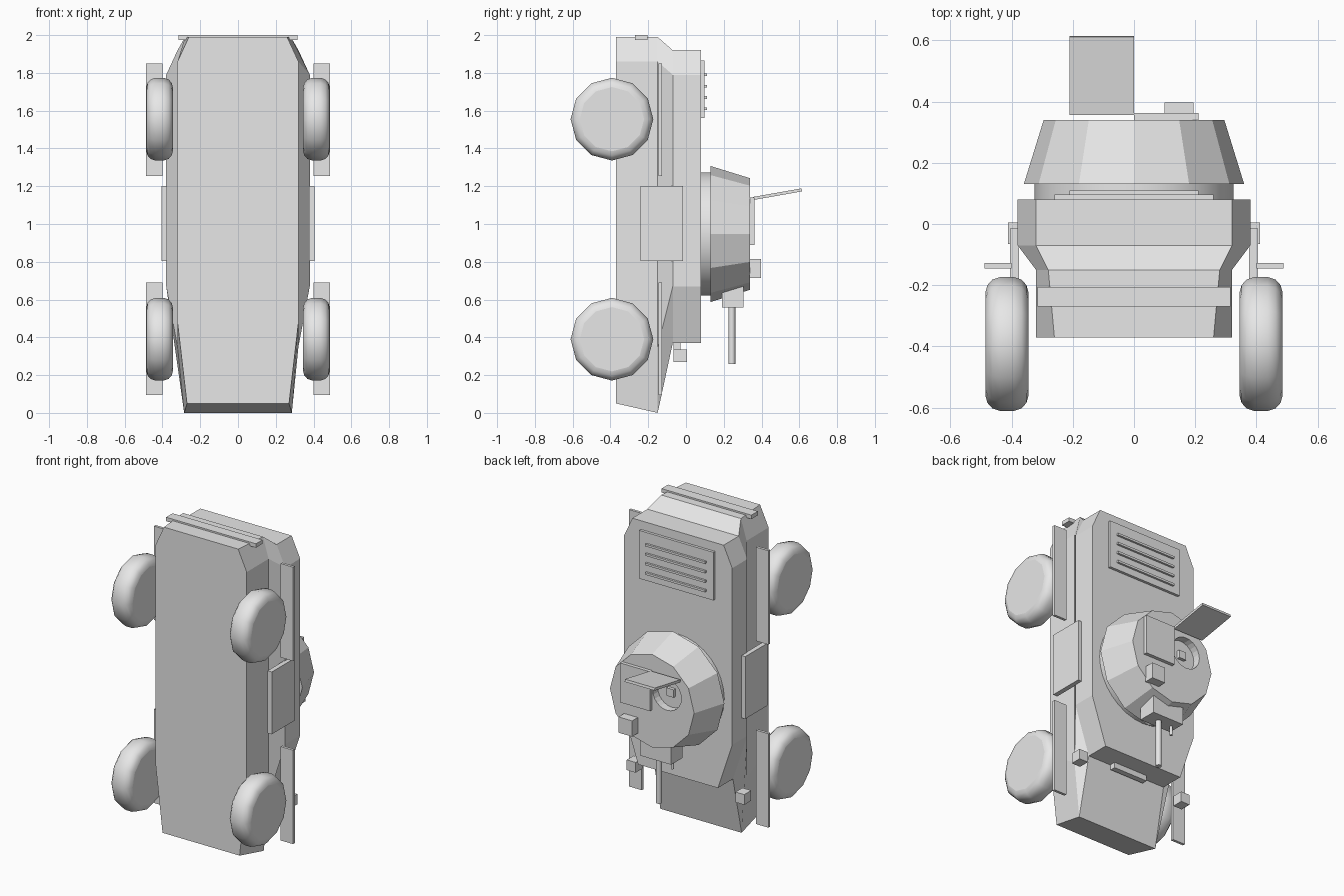
import bpy, bmesh, math
from mathutils import Matrix, Vector

if "Cube" in bpy.data.objects:
    bpy.data.objects.remove(bpy.data.objects["Cube"])

# The vehicle stands on its nose: roof faces +y, rear faces +z.
grey = bpy.data.materials.new("light_grey")
grey.diffuse_color = (0.8, 0.8, 0.8, 1)
grey.use_nodes = True
grey.node_tree.nodes["Principled BSDF"].inputs["Base Color"].default_value = grey.diffuse_color


def make(name, bm):
    bmesh.ops.recalc_face_normals(bm, faces=bm.faces)
    mesh = bpy.data.meshes.new(name)
    bm.to_mesh(mesh)
    bm.free()
    mesh.materials.append(grey)
    ob = bpy.data.objects.new(name, mesh)
    bpy.context.collection.objects.link(ob)
    return ob


def box(name, x, y, z, tilt=0):
    bm = bmesh.new()
    mid = Vector([(a + b) / 2 for a, b in (x, y, z)])
    size = [b - a for a, b in (x, y, z)]
    m = Matrix.Translation(mid) @ Matrix.Rotation(tilt, 4, 'X') @ Matrix.Diagonal((*size, 1))
    bmesh.ops.create_cube(bm, size=1, matrix=m)
    return make(name, bm)


def pair(name, x, y, z):
    box(name + "_right", x, y, z)
    box(name + "_left", (-x[1], -x[0]), y, z)


def loft(name, rings):
    """Bridge closed rings of points and cap both ends."""
    bm = bmesh.new()
    vs = [[bm.verts.new(p) for p in r] for r in rings]
    n = len(vs[0])
    for a, b in zip(vs, vs[1:]):
        for i in range(n):
            bm.faces.new((a[i], a[(i + 1) % n], b[(i + 1) % n], b[i]))
    bm.faces.new(vs[0])
    bm.faces.new(vs[-1])
    return make(name, bm)


def ring_y(r, y, n, cx=0, cz=0.947):
    return [(cx + r * math.sin(2 * math.pi * i / n), y,
             cz + r * math.cos(2 * math.pi * i / n)) for i in range(n)]


def smooth(ob, angle):
    bpy.ops.object.select_all(action='DESELECT')
    ob.select_set(True)
    bpy.context.view_layer.objects.active = ob
    bpy.ops.object.shade_smooth_by_angle(angle=math.radians(angle))


# Hull: eight-sided plan at four heights, half outline mirrored
levels = [
    (-0.37, [(0.26, 1.99), (0.32, 1.86), (0.32, 0.48), (0.27, 0.05)]),
    (-0.15, [(0.28, 1.99), (0.32, 1.86), (0.32, 0.35), (0.285, 0.0)]),
    (-0.07, [(0.32, 1.92), (0.38, 1.79), (0.38, 0.67), (0.28, 0.37)]),
    (0.08, [(0.32, 1.92), (0.38, 1.79), (0.38, 0.67), (0.28, 0.37)]),
]
loft("hull", [[(x, y, z) for x, z in h] + [(-x, y, z) for x, z in reversed(h)]
              for y, h in levels])

# Wheels with rounded tyre shoulders
profile = [(0.17, -0.07), (0.192, -0.064), (0.21, -0.048), (0.219, -0.022),
           (0.219, 0.022), (0.21, 0.048), (0.192, 0.064), (0.17, 0.07)]
for side, sx in (("right", 1), ("left", -1)):
    for end, cz in (("rear", 1.555), ("front", 0.39)):
        rings = [[(sx * 0.415 + w, -0.392 + r * math.cos(math.tau * i / 12),
                   cz + r * math.sin(math.tau * i / 12)) for i in range(12)]
                 for r, w in profile]
        ob = loft(f"wheel_{end}_{side}", rings)
        smooth(ob, 35)
        # keep the side discs flat and crisp
        for p in ob.data.polygons:
            if abs(p.normal.x) > 0.99:
                p.use_smooth = False

# Side parts
pair("rear_fender", (0.40, 0.488), (-0.145, -0.128), (1.255, 1.85))
pair("front_fender", (0.40, 0.488), (-0.145, -0.128), (0.095, 0.69))
pair("side_panel", (0.375, 0.405), (-0.24, -0.015), (0.805, 1.20))
pair("headlight", (0.35, 0.412), (-0.065, 0.005), (0.27, 0.335))

# Rear bumper and driver visor
box("rear_bumper", (-0.315, 0.315), (-0.27, -0.205), (1.975, 2.0))
box("driver_visor", (-0.12, 0.12), (-0.065, -0.03), (0.335, 0.38))

# Engine cover with slats
box("engine_cover", (-0.26, 0.26), (0.07, 0.097), (1.56, 1.865))
for i in range(4):
    z = 1.61 + 0.06 * i
    box(f"cover_slat_{i + 1}", (-0.21, 0.21), (0.09, 0.11), (z - 0.007, z + 0.007))

# Turret ring and faceted turret with a round hatch opening
smooth(loft("turret_ring", [ring_y(0.325, 0.07, 32), ring_y(0.325, 0.135, 32)]), 30)
turret = loft("turret", [ring_y(0.36, 0.13, 12), ring_y(0.295, 0.34, 12)])
cutter = loft("hatch_cutter", [ring_y(0.1, 0.29, 24, -0.105, 1.015),
                               ring_y(0.1, 0.40, 24, -0.105, 1.015)])
cutter.hide_render = True
cutter.hide_viewport = True
cut = turret.modifiers.new("hatch_opening", 'BOOLEAN')
cut.operation = 'DIFFERENCE'
cut.solver = 'EXACT'
cut.object = cutter
box("hatch_seat", (-0.13, -0.08), (0.28, 0.31), (0.99, 1.04))

# Hatch doors: one lying flat, one raised
box("closed_hatch_door", (0.0, 0.21), (0.33, 0.362), (0.89, 1.14))
box("open_hatch_door", (-0.21, 0.0), (0.355, 0.615), (1.15, 1.166), math.radians(10))

# Sight, mantlet and guns
box("sight", (0.10, 0.195), (0.335, 0.397), (0.715, 0.815))
box("mantlet", (-0.11, 0.11), (0.19, 0.305), (0.558, 0.74))
for name, x, r, z in (("main_gun", 0.02, 0.018, 0.26), ("side_gun", -0.075, 0.009, 0.5)):
    bm = bmesh.new()
    length = 0.6 - z
    bmesh.ops.create_cone(bm, cap_ends=True, segments=12, radius1=r, radius2=r, depth=length,
                          matrix=Matrix.Translation((x, 0.243, z + length / 2)))
    smooth(make(name, bm), 40)
